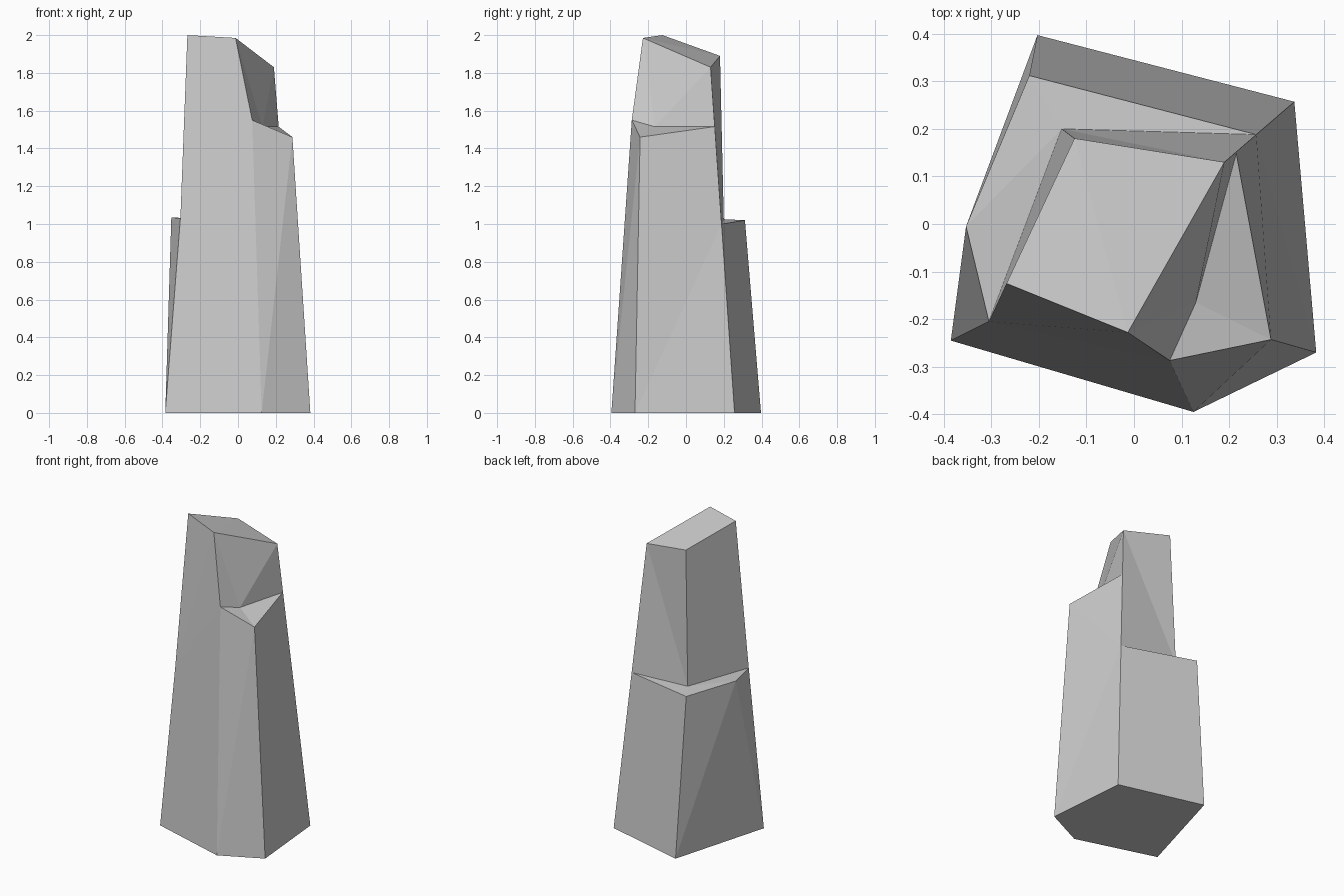
import bpy, bmesh

if "Cube" in bpy.data.objects:
    bpy.data.objects.remove(bpy.data.objects["Cube"])

# Corner points of the broken stone column, grouped by level
base = dict(A=(-.385, -.245, 0), B=(.125, -.395, 0), C=(.383, -.27, 0),
            D=(.337, .257, 0), E=(-.203, .397, 0))
rear_ledge = dict(L=(-.305, -.205, 1.03), P=(-.353, -.005, 1.035),
                  Q=(-.22, .312, 1.02), R=(.257, .188, 1.0), I=(-.152, .2, 1.025))
front_notch = dict(F=(.075, -.287, 1.55), G=(.288, -.243, 1.46),
                   N=(.215, .148, 1.515), K=(.13, -.165, 1.515))
crown = dict(W=(-.268, -.125, 2.0), X=(-.013, -.228, 1.985),
             Y=(.19, .13, 1.83), Z=(-.125, .18, 1.89))

# Flat facets, each spelled by its corner letters
facets = [
    "EDCBA",                          # underside
    "ABL", "LBF", "LFX", "LXW",       # front wall
    "BCG", "BGF",                     # front right chamfer
    "CDR", "CRG", "RNG",              # right wall
    "DEQ", "DQR",                     # lower back wall
    "AEP", "EPQ", "ALP",              # lower left wall
    "LPI", "PQI", "QRI",              # rear ledge
    "RIY", "RYN", "IYZ",              # upper back wall
    "LIZ", "LZW",                     # upper left wall
    "FGK", "GNK",                     # notch floor
    "XFK", "XKY", "YKN",              # notch wall
    "WXZ", "XYZ",                     # sloping crown
]


def build_solid(name, levels, facets):
    bm = bmesh.new()
    v = {k: bm.verts.new(co) for level in levels for k, co in level.items()}
    for f in facets:
        bm.faces.new([v[k] for k in f])
    bmesh.ops.recalc_face_normals(bm, faces=bm.faces)
    mesh = bpy.data.meshes.new(name)
    bm.to_mesh(mesh)
    bm.free()
    obj = bpy.data.objects.new(name, mesh)
    bpy.context.collection.objects.link(obj)
    return obj


build_solid("stone_column", [base, rear_ledge, front_notch, crown], facets)
